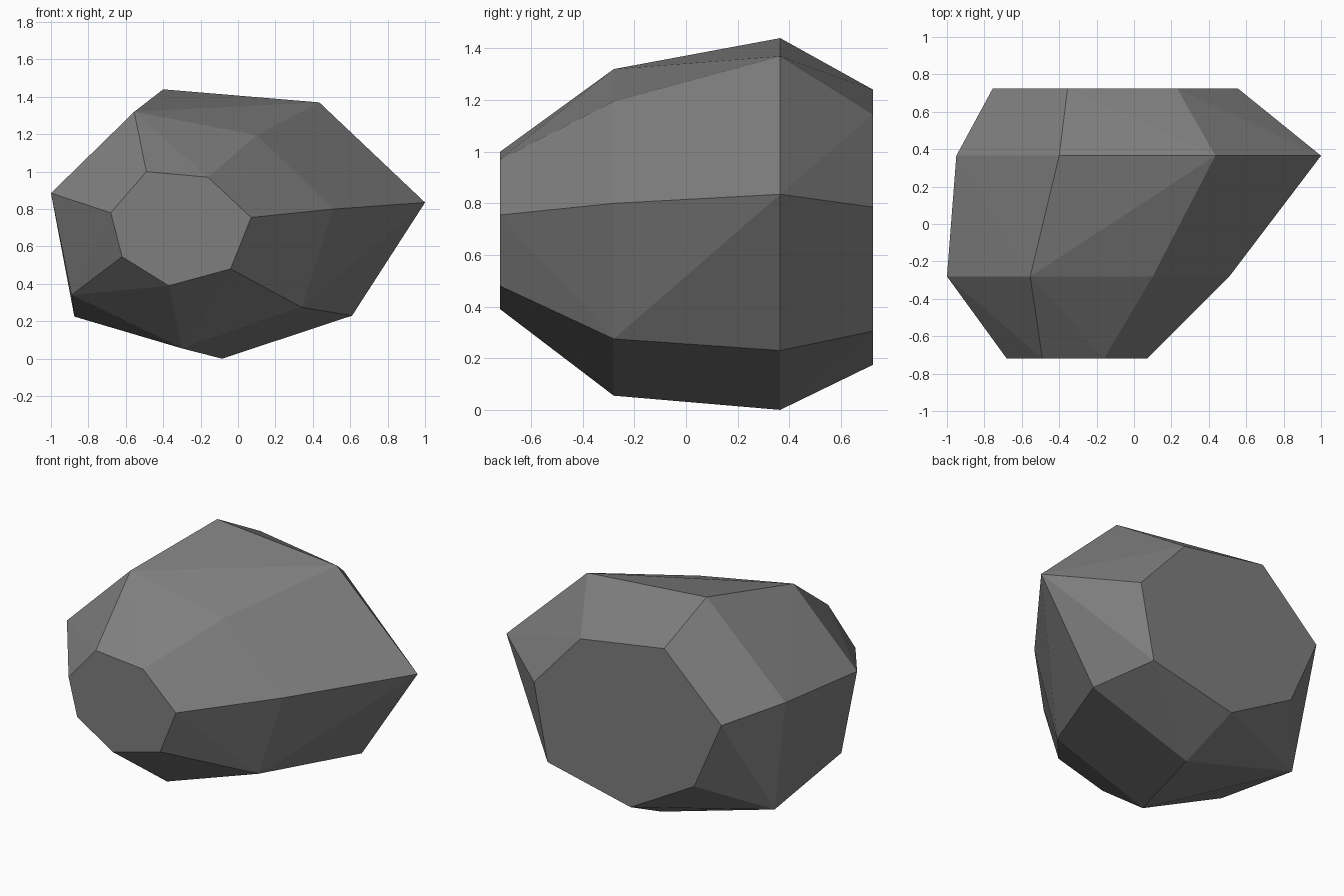
import bpy
import bmesh
import math

# Remove the default cube
default_cube = bpy.data.objects.get("Cube")
if default_cube:
    bpy.data.objects.remove(default_cube, do_unlink=True)


def make_material(name, colour):
    material = bpy.data.materials.new(name)
    material.use_nodes = True
    material.diffuse_color = colour
    shader = material.node_tree.nodes["Principled BSDF"]
    shader.inputs["Base Color"].default_value = colour
    shader.inputs["Roughness"].default_value = 0.9
    return material


def make_faceted_hull(name, sections, material):
    """Wrap flat faces around a series of (depth, outline) cross-sections."""
    bm = bmesh.new()
    for depth, outline in sections:
        for x, z in outline:
            bm.verts.new((x, depth, z))
    bmesh.ops.convex_hull(bm, input=list(bm.verts))
    # Merge the coplanar triangles of the two flat ends
    bmesh.ops.dissolve_limit(bm, angle_limit=math.radians(0.3),
                             verts=list(bm.verts), edges=list(bm.edges))
    bmesh.ops.recalc_face_normals(bm, faces=list(bm.faces))
    mesh = bpy.data.meshes.new(name)
    bm.to_mesh(mesh)
    bm.free()
    mesh.materials.append(material)
    rock = bpy.data.objects.new(name, mesh)
    bpy.context.collection.objects.link(rock)
    return rock


# Seven-sided outlines (x, z), clockwise from the -x corner
front_end = [(-.68, .78), (-.49, 1), (-.16, .97), (.07, .755),
             (-.04, .48), (-.37, .39), (-.62, .545)]
front_girth = [(-1, .885), (-.555, 1.32), (.1, 1.195), (.51, .8),
               (.34, .275), (-.3, .055), (-.89, .34)]
back_girth = [(-.95, .92), (-.4, 1.44), (.435, 1.37), (1, .835),
              (.61, .23), (-.085, 0), (-.875, .225)]
back_end = [(-.755, .86), (-.355, 1.24), (.23, 1.145), (.555, .785),
            (.46, .305), (-.12, .175), (-.565, .425)]

# Rock
stone_grey = make_material("stone grey", (.21, .21, .21, 1))
make_faceted_hull("rock", [(-.72, front_end), (-.28, front_girth),
                           (.365, back_girth), (.725, back_end)], stone_grey)
